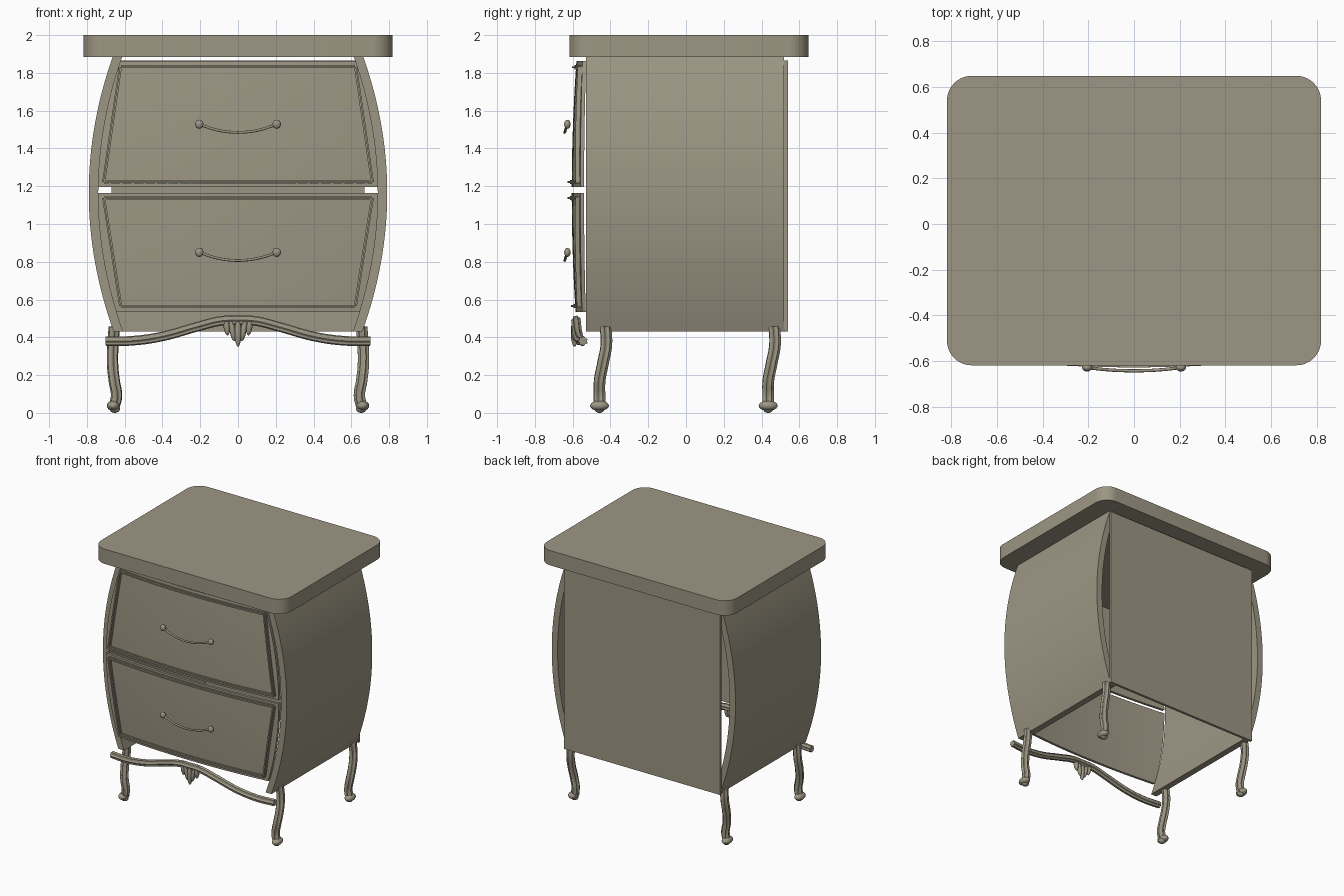
import bpy, bmesh, math
from mathutils import Vector

cube = bpy.data.objects.get("Cube")
if cube:
    bpy.data.objects.remove(cube)

wood = bpy.data.materials.new("taupe_paint")
wood.use_nodes = True
wood.diffuse_color = (0.335, 0.305, 0.228, 1)
bsdf = next(n for n in wood.node_tree.nodes if n.type == "BSDF_PRINCIPLED")
bsdf.inputs["Base Color"].default_value = wood.diffuse_color

MID, HALF = 1.165, 0.73


def finish(name, bm, angle=35):
    bmesh.ops.recalc_face_normals(bm, faces=bm.faces)
    me = bpy.data.meshes.new(name)
    bm.to_mesh(me)
    bm.free()
    return add(name, me, angle)


def add(name, me, angle=35):
    me.materials.clear()
    me.materials.append(wood)
    ob = bpy.data.objects.new(name, me)
    bpy.context.collection.objects.link(ob)
    bpy.ops.object.select_all(action="DESELECT")
    ob.select_set(True)
    bpy.context.view_layer.objects.active = ob
    bpy.ops.object.shade_smooth_by_angle(angle=math.radians(angle))
    return ob


def prism(name, outline, direction):
    """Extrude a closed outline along a direction."""
    bm = bmesh.new()
    face = bm.faces.new([bm.verts.new(p) for p in outline])
    new = bmesh.ops.extrude_face_region(bm, geom=[face])["geom"]
    bmesh.ops.translate(bm, vec=direction, verts=[v for v in new if isinstance(v, bmesh.types.BMVert)])
    return finish(name, bm)


def loft(name, rings):
    """Skin a row of equal closed rings and cap both ends."""
    bm = bmesh.new()
    rows = [[bm.verts.new(p) for p in ring] for ring in rings]
    n = len(rows[0])
    for a, b in zip(rows, rows[1:]):
        for i in range(n):
            j = (i + 1) % n
            bm.faces.new((a[i], a[j], b[j], b[i]))
    bm.faces.new(rows[0])
    bm.faces.new(rows[-1])
    return finish(name, bm)


def tube(name, points, radius, lobes=0):
    """Smooth tube through points, optionally with a fluted section."""
    def curve(label, pts, closed):
        cu = bpy.data.curves.new(label, "CURVE")
        cu.dimensions = "3D"
        cu.resolution_u = 1 if closed else 8
        sp = cu.splines.new("POLY" if closed else "BEZIER")
        target = sp.points if closed else sp.bezier_points
        target.add(len(pts) - 1)
        for q, p in zip(target, pts):
            q.co = (*p, 1) if closed else p
            if not closed:
                q.handle_left_type = q.handle_right_type = "AUTO"
        sp.use_cyclic_u = closed
        ob = bpy.data.objects.new(label, cu)
        bpy.context.collection.objects.link(ob)
        return ob
    steps = 40 if lobes else 12
    section = []
    for i in range(steps):
        a = math.tau * i / steps
        r = radius * (0.88 + 0.12 * math.cos(lobes * a)) if lobes else radius
        section.append((r * math.cos(a), r * math.sin(a), 0))
    ring = curve("section_helper", section, True)
    ring.hide_render = True
    path = curve("path_helper", points, False)
    path.data.bevel_mode = "OBJECT"
    path.data.bevel_object = ring
    path.data.use_fill_caps = True
    dg = bpy.context.evaluated_depsgraph_get()
    me = bpy.data.meshes.new_from_object(path.evaluated_get(dg))
    bpy.data.objects.remove(path)
    bpy.data.objects.remove(ring)
    return add(name, me, 50)


def ball(name, loc, scale, tilt=0):
    bm = bmesh.new()
    bmesh.ops.create_uvsphere(bm, u_segments=20, v_segments=12, radius=1)
    ob = finish(name, bm, 60)
    ob.location, ob.scale, ob.rotation_euler = loc, scale, (0, tilt, 0)
    return ob


def side_x(z):
    """Outer face of the bowed side panel."""
    return 0.79 - 0.13 * ((z - MID) / HALF) ** 2


def front_y(x, z):
    """Bowed face of the drawer fronts."""
    return -0.535 - 0.045 * (1 - (x / 0.74) ** 2) - 0.025 * (1 - ((z - MID) / 0.7) ** 2)


def lerp(a, b, t):
    return a + (b - a) * t


# Rounded tabletop
top = []
for cx, cy, start in ((0.71, 0.54, 0), (-0.71, 0.54, 90), (-0.71, -0.51, 180), (0.71, -0.51, 270)):
    for k in range(11):
        a = math.radians(start + 9 * k)
        top.append((cx + 0.108 * math.cos(a), cy + 0.108 * math.sin(a), 1.885))
prism("tabletop", top, Vector((0, 0, 0.115)))

# Bowed side panels
levels = [lerp(0.43, 1.885, i / 32) for i in range(33)]
for s, side in ((1, "left"), (-1, "right")):
    outline = [(s * side_x(z), -0.53, z) for z in levels]
    outline += [(s * (side_x(z) - 0.05), -0.53, z) for z in reversed(levels)]
    prism(side + "_side_panel", outline, Vector((0, 1.05, 0)))

# Flat back panel
prism("back_panel", [(-0.67, 0.52, 0.43), (0.67, 0.52, 0.43), (0.67, 0.52, 1.865), (-0.67, 0.52, 1.865)],
      Vector((0, 0.02, 0)))


# Drawer fronts, raised bead frames and handles
def drawer(label, z0, z1, bead_low, bead_high, handle_z):
    nx, nz = 24, 10
    bm = bmesh.new()
    grid = []
    for i in range(nz + 1):
        z = lerp(z0, z1, i / nz)
        w = side_x(z) - 0.048
        xs = [lerp(-w, w, j / nx) for j in range(nx + 1)]
        grid.append([bm.verts.new((x, front_y(x, z), z)) for x in xs])
    for a, b in zip(grid, grid[1:]):
        for j in range(nx):
            bm.faces.new((a[j], a[j + 1], b[j + 1], b[j]))
    new = bmesh.ops.extrude_face_region(bm, geom=list(bm.faces))["geom"]
    bmesh.ops.translate(bm, vec=(0, 0.02, 0), verts=[v for v in new if isinstance(v, bmesh.types.BMVert)])
    finish(label + "_drawer_front", bm)

    (wl, zl), (wh, zh) = bead_low, bead_high
    corners = [(-wl, zl), (wl, zl), (wh, zh), (-wh, zh)]
    for k, part in enumerate(("bottom", "right_end", "top", "left_end")):
        (xa, za), (xb, zb) = corners[k], corners[(k + 1) % 4]
        flat = za == zb
        # A wide low moulding with a narrow raised ridge on it
        for half, proud, tag in ((0.011, 0.008, "moulding"), (0.005, 0.022, "ridge")):
            rings = []
            for i in range(25):
                x, z = lerp(xa, xb, i / 24), lerp(za, zb, i / 24)
                y = front_y(x, z)
                dx, dz = (0, half) if flat else (half, 0)
                rings.append([(x - dx, y + 0.005, z - dz), (x + dx, y + 0.005, z + dz),
                              (x + dx, y - proud, z + dz), (x - dx, y - proud, z - dz)])
            loft(f"{label}_drawer_{part}_{tag}", rings)

    bar = [(0.205 * t, -0.642 + 0.014 * t * t, handle_z - 0.043 * (1 - t * t))
           for t in (-1, -0.6, -0.2, 0.2, 0.6, 1)]
    tube(label + "_handle_bar", bar, 0.007)
    for s in (-1, 1):
        ball(f"{label}_handle_knob", (0.205 * s, -0.628, handle_z), (0.022, 0.017, 0.024))


drawer("upper", 1.195, 1.862, (0.708, 1.222), (0.62, 1.83), 1.528)
drawer("lower", 0.535, 1.165, (0.618, 0.565), (0.708, 1.138), 0.85)

# Fluted serpentine front rail
half_rail = [(0.70, 0.38), (0.56, 0.382), (0.40, 0.405), (0.22, 0.455), (0.09, 0.487)]
profile = [(-x, z) for x, z in half_rail] + [(0, 0.49)] + half_rail[::-1]
tube("front_rail", [(x, -0.582 + 0.075 * x * x, z) for x, z in profile], 0.026, 7)

# Leaf cluster at the rail centre
ball("centre_leaf", (0, -0.59, 0.425), (0.018, 0.02, 0.075))
for s in (-1, 1):
    ball("inner_leaf", (0.03 * s, -0.588, 0.44), (0.016, 0.019, 0.062), 0.18 * s)
    ball("outer_leaf", (0.06 * s, -0.586, 0.462), (0.017, 0.019, 0.052), 0.1 * s)

# Curved fluted legs with pad feet
for s in (-1, 1):
    for shift, where in ((0, "front"), (0.893, "back")):
        y = lambda v: v + shift
        tube(where + "_leg", [(0.655 * s, y(-0.425), 0.455), (0.662 * s, y(-0.422), 0.36),
                              (0.664 * s, y(-0.44), 0.26), (0.655 * s, y(-0.457), 0.17),
                              (0.643 * s, y(-0.458), 0.09), (0.655 * s, y(-0.458), 0.035)], 0.031, 7)
        ball(where + "_foot", (0.66 * s, y(-0.458), 0.038), (0.034, 0.05, 0.027))
        ball(where + "_foot_pad", (0.652 * s, y(-0.458), 0.02), (0.027, 0.026, 0.02))
